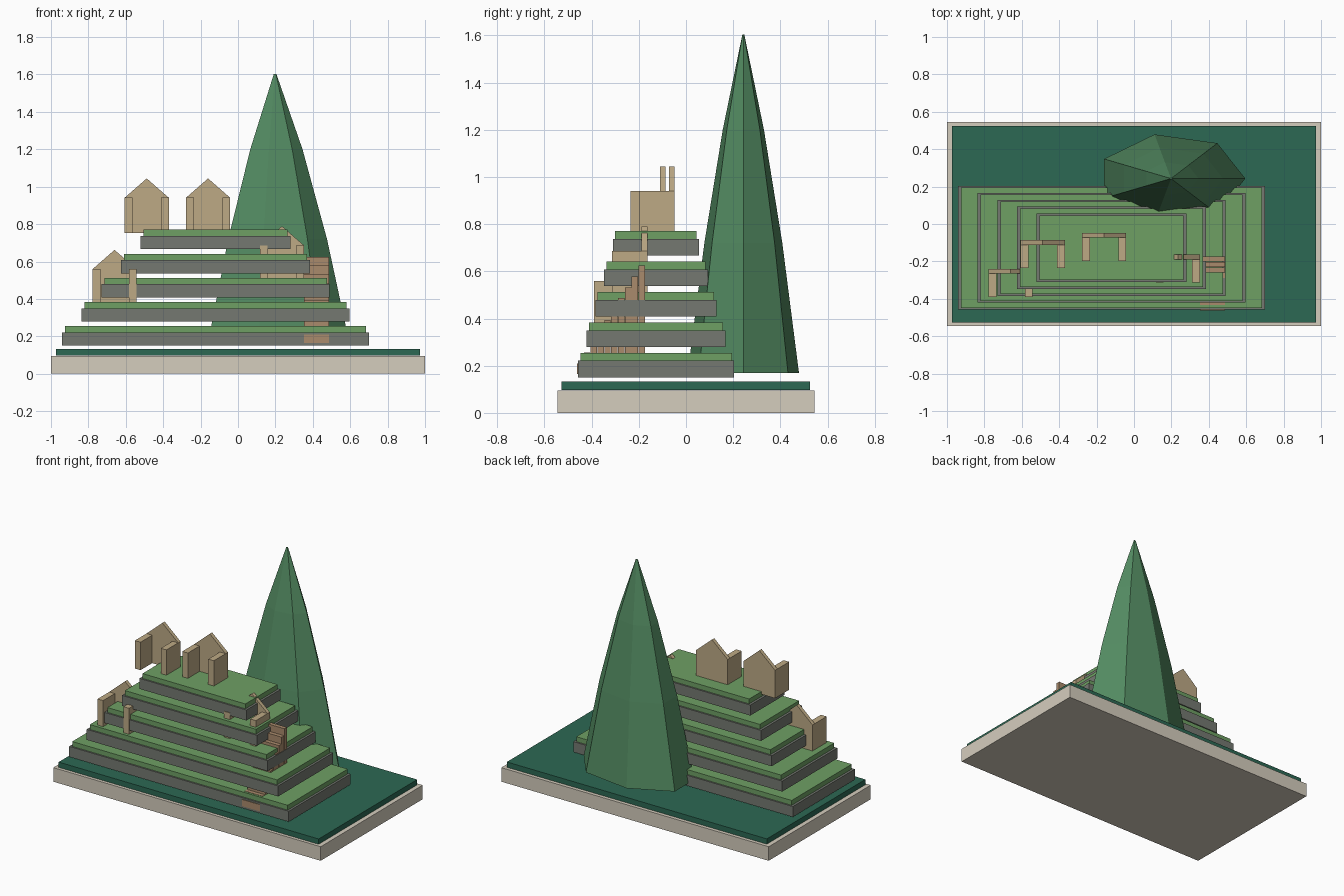
import bpy
import math

if "Cube" in bpy.data.objects:
    bpy.data.objects.remove(bpy.data.objects["Cube"])


def material(name, r, g, b):
    m = bpy.data.materials.new(name)
    m.diffuse_color = (*[(c / 255) ** 2.2 for c in (r, g, b)], 1)
    m.use_nodes = True
    m.node_tree.nodes["Principled BSDF"].inputs["Base Color"].default_value = m.diffuse_color
    return m


SAND = material("sand", 212, 204, 188)
MOSS = material("moss", 48, 104, 84)
STONE = material("stone", 116, 120, 112)
GRASS = material("grass", 110, 158, 100)
PEAK = material("peak", 84, 138, 98)
TAN = material("tan", 188, 168, 132)
CLAY = material("clay", 168, 138, 108)


def mesh(name, verts, faces, mat):
    me = bpy.data.meshes.new(name)
    me.from_pydata(verts, [], faces)
    me.materials.append(mat)
    ob = bpy.data.objects.new(name, me)
    bpy.context.collection.objects.link(ob)
    return ob


def prism(name, profile, y0, y1, mat):
    """Extrude a counter-clockwise x-z profile from y0 to y1."""
    n = len(profile)
    verts = [(x, y, z) for y in (y0, y1) for x, z in profile]
    faces = [tuple(range(n)), tuple(range(2 * n - 1, n - 1, -1))]
    faces += [(i, i + n, (i + 1) % n + n, (i + 1) % n) for i in range(n)]
    return mesh(name, verts, faces, mat)


def box(name, x0, x1, y0, y1, z0, z1, mat):
    return prism(name, [(x0, z0), (x1, z0), (x1, z1), (x0, z1)], y0, y1, mat)


# Plinth and ground sheet
box("plinth", -1, 1, -0.545, 0.545, 0, 0.095, SAND)
box("ground", -0.972, 0.972, -0.527, 0.525, 0.097, 0.133, MOSS)

# Five floating terraces, each a stone slab with a grass top
for i in range(5):
    x0, x1 = -0.942 + 0.1055 * i, 0.7 - 0.105 * i
    y0, y1 = -0.458 + 0.037 * i, 0.204 - 0.0372 * i
    z = 0.15 + 0.129 * i
    box(f"terrace_stone_{i + 1}", x0, x1, y0, y1, z, z + 0.071, STONE)
    box(f"terrace_grass_{i + 1}", x0 + 0.016, x1 - 0.015, y0 + 0.01, y1 - 0.01,
        z + 0.071, z + 0.104, GRASS)

# Seven-sided mountain, narrowing in bent stages
N = 7
rings = [(1.0, 0.168), (0.7, 0.72), (0.37, 1.2), (0.018, 1.603)]
verts = []
for r, z in rings:
    for k in range(N):
        a = math.tau * k / N
        verts.append((0.198 + 0.397 * r * math.cos(a),
                      0.243 + 0.242 * r * math.sin(a), z))
faces = [tuple(range(N - 1, -1, -1)), tuple(range(3 * N, 4 * N))]
for j in range(len(rings) - 1):
    for k in range(N):
        a, b = j * N + k, j * N + (k + 1) % N
        faces.append((a, b, b + N, a + N))
mesh("mountain", verts, faces, PEAK)


# Open shelters: gabled back wall and two side walls
def shelter(name, cx, back, z):
    h = 0.118
    box(name + "_back", cx - h, cx + h, back - 0.025, back, z, z + 0.189, TAN)
    prism(name + "_gable", [(cx - h, z + 0.189), (cx + h, z + 0.189),
                            (cx, z + 0.292)], back - 0.025, back, TAN)
    for side, s in (("left", -1), ("right", 1)):
        xs = sorted((cx + s * h, cx + s * (h - 0.042)))
        box(f"{name}_{side}_wall", *xs, back - 0.15, back - 0.025,
            z, z + 0.189, TAN)


shelter("shelter_top_left", -0.488, -0.086, 0.752)
shelter("shelter_top_right", -0.16, -0.048, 0.752)
shelter("shelter_low_left", -0.66, -0.24, 0.37)
shelter("shelter_mid_right", 0.235, -0.164, 0.497)

# Stair of full-height blocks climbing through the terraces
for i in range(10):
    y = -0.462 + 0.029 * i
    box(f"stair_step_{i + 1}", 0.353, 0.487, y, y + 0.027,
        0.165, 0.21 + 0.046 * i, CLAY)
